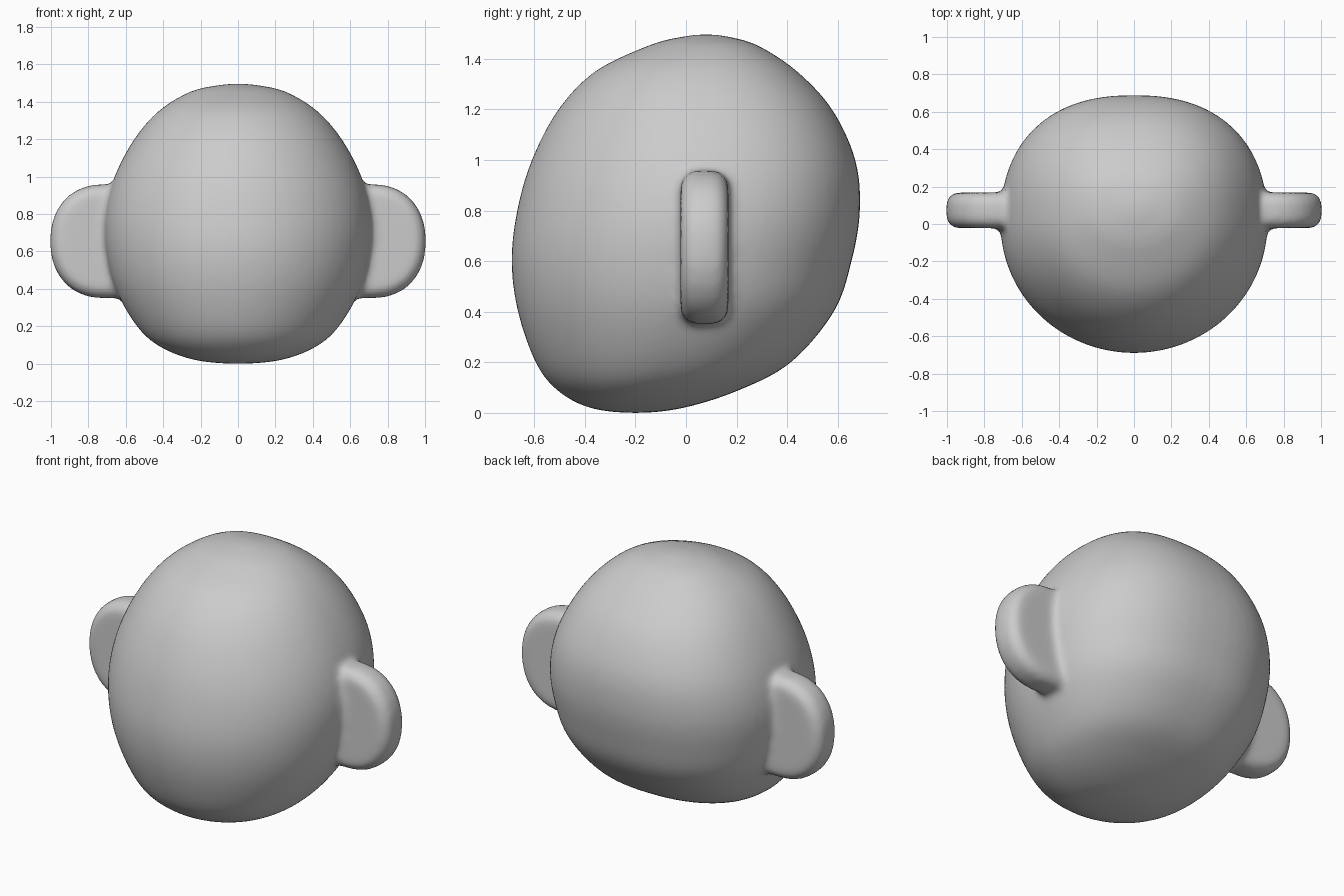
import bpy, bmesh, math
from mathutils import Vector

if "Cube" in bpy.data.objects:
    bpy.data.objects.remove(bpy.data.objects["Cube"])

SEGS, STEPS = 64, 6

# Head sections from bottom to top: height, front y, back y, half width
SECTIONS = [
    (0.0, -0.2, -0.2, 0.0),
    (0.02, -0.38, -0.01, 0.23),
    (0.09, -0.51, 0.21, 0.415),
    (0.2, -0.595, 0.415, 0.54),
    (0.4, -0.665, 0.585, 0.655),
    (0.6, -0.69, 0.655, 0.705),
    (0.8, -0.668, 0.688, 0.71),
    (1.0, -0.61, 0.67, 0.66),
    (1.2, -0.505, 0.578, 0.555),
    (1.35, -0.36, 0.44, 0.425),
    (1.45, -0.155, 0.29, 0.265),
    (1.485, -0.03, 0.18, 0.13),
    (1.497, 0.08, 0.08, 0.0),
]


def flip(s):
    # section continued past a pole, so the tip stays round
    return (s[0], s[2], s[1], -s[3])


def smooth_sections(secs):
    pts = [Vector(s) for s in [flip(secs[1])] + secs + [flip(secs[-2])]]
    out = []
    for a, b, c, d in zip(pts, pts[1:], pts[2:], pts[3:]):
        for k in range(STEPS):
            t = k / STEPS
            out.append(0.5 * (2 * b + (c - a) * t + (2 * a - 5 * b + 4 * c - d) * t ** 2
                              + (3 * b - a - 3 * c + d) * t ** 3))
    return out[1:]


def spow(v, e):
    return math.copysign(abs(v) ** e, v)


def add_head(bm):
    rings = []
    for z, yf, yb, w in smooth_sections(SECTIONS):
        ring = []
        for i in range(SEGS):
            a = 2 * math.pi * i / SEGS
            s, c = math.sin(a), math.cos(a)
            e = 2 / 2.35 if s > 0 else 1.0      # squarer at the back
            ring.append(bm.verts.new((w * spow(c, e), (yf + yb) / 2 + (yb - yf) / 2 * spow(s, e), z)))
        rings.append(ring)
    for r0, r1 in zip(rings, rings[1:]):
        for i in range(SEGS):
            j = (i + 1) % SEGS
            bm.faces.new((r0[i], r0[j], r1[j], r1[i]))
    for sec, ring in ((SECTIONS[0], rings[0]), (SECTIONS[-1], rings[-1])):
        tip = bm.verts.new((0, sec[1], sec[0]))
        for i in range(SEGS):
            bm.faces.new((ring[i], ring[(i + 1) % SEGS], tip))


def add_ear(bm, side):
    # rounded D plate, rooted inside the head
    ear = bmesh.new()
    outline = [(0.45, -0.304)]
    for i in range(25):
        a = -math.pi / 2 + math.pi * i / 24
        outline.append((0.72 + 0.284 * spow(math.cos(a), 0.91) if 0 < i < 24 else 0.72,
                        0.304 * spow(math.sin(a), 0.91)))
    outline.append((0.45, 0.304))
    front = ear.faces.new([ear.verts.new((side * x, -0.022, 0.655 + z)) for x, z in outline])
    ext = bmesh.ops.extrude_face_region(ear, geom=[front], use_keep_orig=True)
    moved = [v for v in ext["geom"] if isinstance(v, bmesh.types.BMVert)]
    bmesh.ops.translate(ear, verts=moved, vec=(0, 0.19, 0))
    bmesh.ops.recalc_face_normals(ear, faces=ear.faces)
    rims = [e for e in ear.edges if abs(e.verts[0].co.y - e.verts[1].co.y) < 1e-4]
    bmesh.ops.bevel(ear, geom=rims, offset=0.065, segments=5, profile=0.5, affect='EDGES')
    tmp = bpy.data.meshes.new("ear_tmp")
    ear.to_mesh(tmp)
    ear.free()
    bm.from_mesh(tmp)
    bpy.data.meshes.remove(tmp)


bm = bmesh.new()
add_head(bm)
add_ear(bm, 1)
add_ear(bm, -1)
bmesh.ops.recalc_face_normals(bm, faces=bm.faces)
mesh = bpy.data.meshes.new("head_with_ears")
bm.to_mesh(mesh)
bm.free()
head = bpy.data.objects.new("head_with_ears", mesh)
bpy.context.collection.objects.link(head)

# Fuse the ears into the head with a soft fillet
fuse = head.modifiers.new("fuse", 'REMESH')
fuse.mode = 'VOXEL'
fuse.voxel_size = 0.018
fuse.use_smooth_shade = True
soften = head.modifiers.new("soften", 'SMOOTH')
soften.factor = 0.5
soften.iterations = 10
